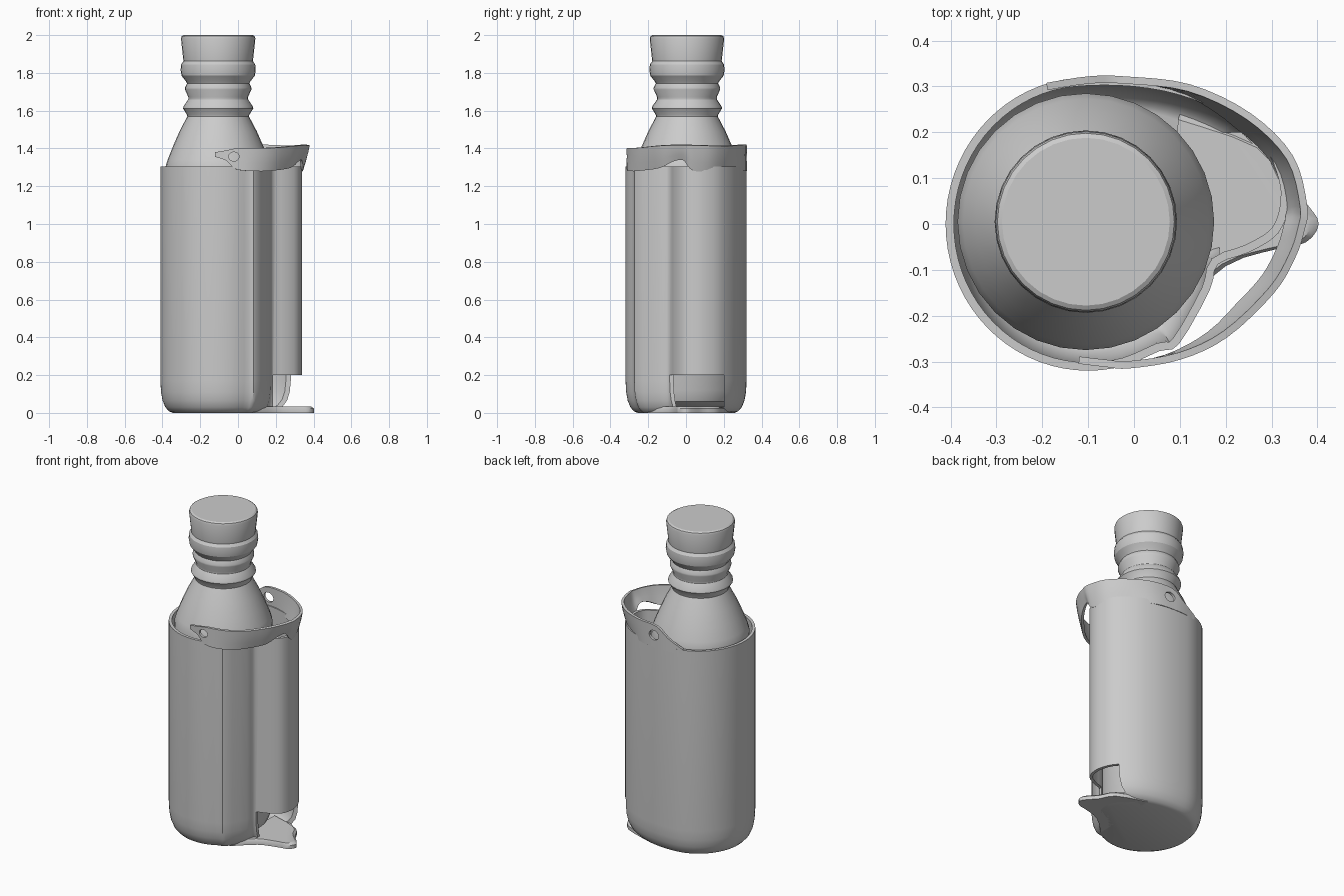
import bpy, bmesh, math
from mathutils import Vector

if "Cube" in bpy.data.objects:
    bpy.data.objects.remove(bpy.data.objects["Cube"], do_unlink=True)

grey = bpy.data.materials.new("plain grey")
grey.use_nodes = True
grey.diffuse_color = (0.6, 0.6, 0.6, 1)
grey.node_tree.nodes["Principled BSDF"].inputs["Base Color"].default_value = (0.6, 0.6, 0.6, 1)


def spline(points, steps, closed):
    """Smooth curve through the points."""
    pts = [Vector(p) for p in points]
    n = len(pts)
    get = (lambda i: pts[i % n]) if closed else (lambda i: pts[max(0, min(n - 1, i))])
    out = []
    for i in range(n if closed else n - 1):
        a, b, c, d = (get(i + k) for k in (-1, 0, 1, 2))
        for s in range(steps):
            t = s / steps
            out.append(0.5 * (2 * b + (c - a) * t + (2 * a - 5 * b + 4 * c - d) * t * t
                              + (3 * b - a - 3 * c + d) * t ** 3))
    return out if closed else out + [pts[-1]]


def loft(name, rings, closed=True, cap_start=False, cap_end=False):
    """Skin a list of equal-length point rings."""
    bm = bmesh.new()
    rows = [[bm.verts.new(p) for p in ring] for ring in rings]
    n = len(rows[0])
    for low, high in zip(rows, rows[1:]):
        for i in range(n if closed else n - 1):
            j = (i + 1) % n
            bm.faces.new((low[i], low[j], high[j], high[i]))
    if cap_start:
        bm.faces.new(rows[0][::-1])
    if cap_end:
        bm.faces.new(rows[-1])
    bmesh.ops.recalc_face_normals(bm, faces=bm.faces)
    mesh = bpy.data.meshes.new(name)
    bm.to_mesh(mesh)
    bm.free()
    obj = bpy.data.objects.new(name, mesh)
    bpy.context.collection.objects.link(obj)
    mesh.materials.append(grey)
    return obj


def activate(obj):
    bpy.ops.object.select_all(action='DESELECT')
    obj.select_set(True)
    bpy.context.view_layer.objects.active = obj


def apply(obj, kind, **settings):
    activate(obj)
    mod = obj.modifiers.new(kind, kind)
    for key, value in settings.items():
        setattr(mod, key, value)
    bpy.ops.object.modifier_apply(modifier=mod.name)


def cut(obj, cutter):
    apply(obj, 'BOOLEAN', operation='DIFFERENCE', solver='EXACT', object=cutter)
    bpy.data.objects.remove(cutter, do_unlink=True)


def smooth(obj, angle):
    activate(obj)
    bpy.ops.object.shade_smooth_by_angle(angle=math.radians(angle))


def round_cutter(x, y, z, rx, rz):
    """Oval cutter pointing along y."""
    ring = [2 * math.pi * i / 16 for i in range(16)]
    return loft("hole_cutter", [[(x + rx * math.cos(a), y + d, z + rz * math.sin(a)) for a in ring]
                                for d in (-0.08, 0.08)], True, True, True)


# Bottle with stopper, ribbed neck and sloping shoulder
profile = [(0.20, 0.035), (0.255, 0.06), (0.28, 0.12), (0.28, 1.30), (0.268, 1.34), (0.24, 1.41),
           (0.205, 1.49), (0.163, 1.57), (0.165, 1.578), (0.186, 1.612), (0.184, 1.622),
           (0.158, 1.66), (0.158, 1.672), (0.176, 1.712), (0.176, 1.722), (0.165, 1.745),
           (0.172, 1.757), (0.194, 1.785), (0.199, 1.815), (0.196, 1.845), (0.184, 1.862),
           (0.197, 1.982), (0.193, 1.994), (0.183, 2.0)]
SIDES = 32
bottle = loft("bottle", [[(-0.105 + r * math.cos(2 * math.pi * i / SIDES),
                           0.005 + r * math.sin(2 * math.pi * i / SIDES), z) for i in range(SIDES)]
                         for r, z in profile], True, True, True)
smooth(bottle, 28)

# Sleeve: round on the left and back, with a hollow pocket at the side
arc = [(-0.1 + 0.311 * math.cos(math.radians(a)), 0.32 * math.sin(math.radians(a)))
       for a in range(90, 301, 15)]
side = [(0.098, -0.262), (0.165, -0.145), (0.183, -0.088), (0.25, -0.062), (0.315, -0.02),
        (0.338, 0.05), (0.328, 0.12), (0.29, 0.19), (0.2, 0.26), (0.1, 0.3), (0.0, 0.318)]
outline = spline(arc + side, 3, True)
levels = [(0.80, 0.0), (0.86, 0.008), (0.92, 0.03), (0.965, 0.065), (0.99, 0.11), (1, 0.17), (1, 1.305)]
mid = Vector((-0.08, 0))
sleeve = loft("sleeve", [[(*(mid + (p - mid) * s), z) for p in outline] for s, z in levels],
              True, True)
apply(sleeve, 'SOLIDIFY', thickness=0.018, offset=-1)
# Opening at the foot of the pocket
window = [(0.186, -0.13), (0.5, -0.13), (0.5, 0.2), (0.186, 0.2)]
cut(sleeve, loft("window_cutter", [[(x, y, z) for x, y in window] for z in (0.03, 0.2)],
                 True, True, True))
smooth(sleeve, 35)

# Floor lip ending in a small rounded tip
lip = spline([(0.08, -0.2), (0.2, -0.092), (0.31, -0.055), (0.375, -0.04), (0.403, 0.0),
              (0.38, 0.04), (0.335, 0.09), (0.28, 0.175), (0.1, 0.24)], 3, False)
floor_lip = loft("floor_lip", [[(*p, 0) for p in lip], [(*p, 0.022) for p in lip],
                               [(p.x * 0.96, p.y * 0.95, 0.034) for p in lip]], True, True, True)
smooth(floor_lip, 40)

# Flared collar: x, y, lower z, upper z along its path
path = [(-0.12, -0.297, 1.355, 1.38), (-0.06, -0.304, 1.335, 1.39), (-0.01, -0.307, 1.29, 1.4),
        (0.1, -0.288, 1.28, 1.402), (0.2, -0.24, 1.285, 1.405), (0.3, -0.145, 1.30, 1.415),
        (0.345, -0.07, 1.335, 1.418), (0.365, -0.01, 1.34, 1.418), (0.37, 0.04, 1.285, 1.418),
        (0.34, 0.145, 1.28, 1.415), (0.25, 0.235, 1.28, 1.415), (0.12, 0.297, 1.28, 1.42),
        (-0.02, 0.314, 1.28, 1.415), (-0.1, 0.314, 1.28, 1.36), (-0.19, 0.3, 1.28, 1.31)]
rows = spline(path, 4, False)
rings = []
for t in (0, 0.35, 0.7, 1):
    ring = []
    for x, y, low, high in rows:
        flare = 1 - 0.09 * (1 - t) ** 1.3 * max(0, min(1, (x - 0.05) / 0.2))
        ring.append((x * flare, y * flare, low + (high - low) * t))
    rings.append(ring)
collar = loft("collar", rings, closed=False)
apply(collar, 'SOLIDIFY', thickness=0.016, offset=0)
# Lanyard holes
cut(collar, round_cutter(-0.022, -0.305, 1.357, 0.028, 0.024))
cut(collar, round_cutter(0.0, 0.315, 1.355, 0.035, 0.03))
smooth(collar, 40)
